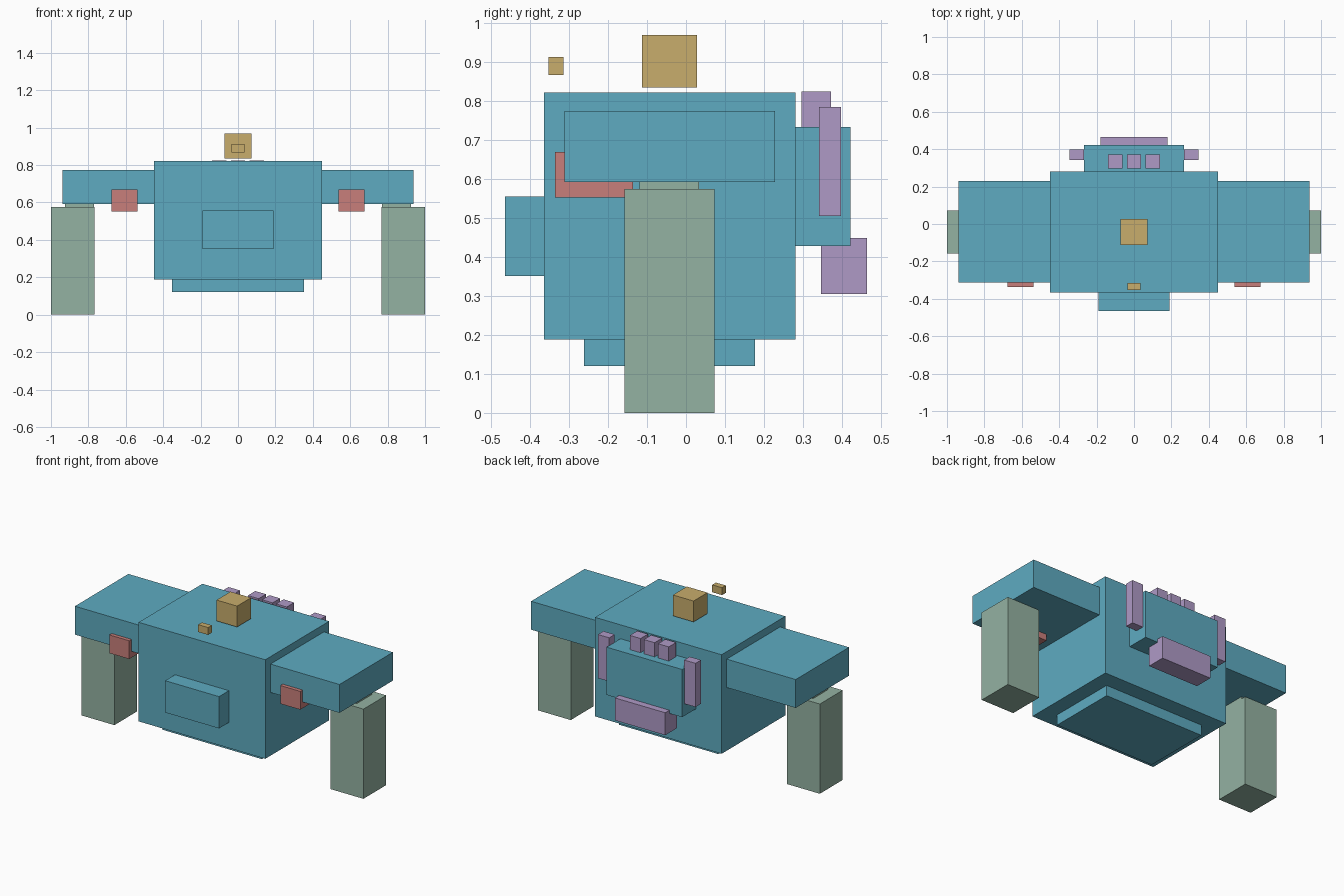
import bpy
import bmesh

if "Cube" in bpy.data.objects:
    bpy.data.objects.remove(bpy.data.objects["Cube"])


def material(name, hex_code):
    """Flat material from an sRGB hex code, stored as linear values."""
    rgb = [int(hex_code[i:i + 2], 16) / 255 for i in (0, 2, 4)]
    lin = [c / 12.92 if c <= 0.04045 else ((c + 0.055) / 1.055) ** 2.4 for c in rgb]
    m = bpy.data.materials.new(name)
    m.diffuse_color = (*lin, 1.0)
    m.use_nodes = True
    m.node_tree.nodes["Principled BSDF"].inputs["Base Color"].default_value = m.diffuse_color
    return m


BLUE = material("blue", "5EABC1")
GREEN = material("sage green", "94B2A2")
PURPLE = material("lilac", "AF9AC6")
GOLD = material("gold", "C8AD6C")
RED = material("coral red", "C87F7B")


def box(name, mat, x, y, z):
    """Box between the given (low, high) ranges."""
    bm = bmesh.new()
    bmesh.ops.create_cube(bm, size=1)
    for v in bm.verts:
        v.co = [r[0] if c < 0 else r[1] for c, r in zip(v.co, (x, y, z))]
    mesh = bpy.data.meshes.new(name)
    bm.to_mesh(mesh)
    bm.free()
    mesh.materials.append(mat)
    obj = bpy.data.objects.new(name, mesh)
    bpy.context.collection.objects.link(obj)
    return obj


def centred(name, mat, half, y, z):
    return box(name, mat, (-half, half), y, z)


def pair(name, mat, x, y, z):
    box("right_" + name, mat, x, y, z)
    box("left_" + name, mat, (-x[1], -x[0]), y, z)


# Hull with belly plate, front panel and rear block
centred("body", BLUE, 0.449, (-0.365, 0.281), (0.188, 0.823))
centred("belly_plate", BLUE, 0.352, (-0.262, 0.177), (0.121, 0.188))
centred("front_panel", BLUE, 0.191, (-0.465, -0.365), (0.352, 0.556))
centred("rear_block", BLUE, 0.268, (0.281, 0.422), (0.428, 0.734))

# Shoulders, leg joints, legs and guns
pair("shoulder", BLUE, (0.449, 0.938), (-0.312, 0.229), (0.593, 0.775))
pair("leg_joint", GREEN, (0.77, 0.925), (-0.119, 0.034), (0.575, 0.595))
pair("leg", GREEN, (0.766, 1.0), (-0.158, 0.073), (0.0, 0.575))
pair("gun", RED, (0.536, 0.677), (-0.336, -0.136), (0.553, 0.67))

# Rear fittings
centred("rear_bumper", PURPLE, 0.178, (0.346, 0.465), (0.305, 0.449))
pair("rear_fin", PURPLE, (0.266, 0.346), (0.342, 0.398), (0.505, 0.785))
for i in (-1, 0, 1):
    cx = i * 0.1
    box(f"exhaust_{i + 2}", PURPLE, (cx - 0.038, cx + 0.038), (0.297, 0.372), (0.72, 0.825))

# Top sensor and the small light in front of it
centred("top_sensor", GOLD, 0.073, (-0.113, 0.028), (0.836, 0.97))
centred("front_light", GOLD, 0.035, (-0.353, -0.315), (0.867, 0.914))
